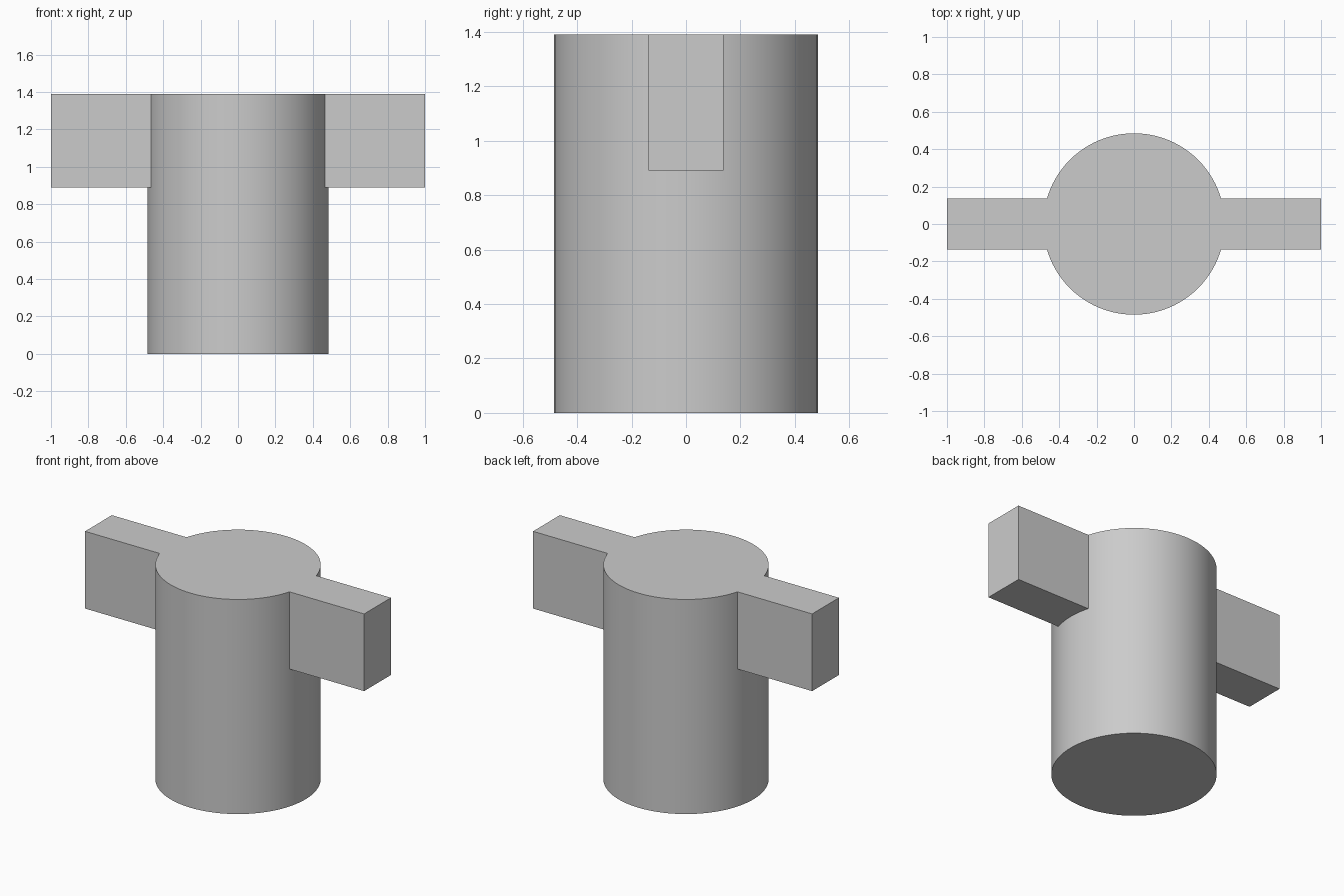
import bpy

RADIUS, HEIGHT = 0.485, 1.39
ARM_DEPTH, ARM_HEIGHT = 0.274, 0.5
ARM_INNER = 0.3

default = bpy.data.objects.get("Cube")
if default:
    bpy.data.objects.remove(default, do_unlink=True)

grey = bpy.data.materials.new("plain grey")
grey.use_nodes = True
colour = (0.6, 0.6, 0.6, 1)
grey.diffuse_color = colour
grey.node_tree.nodes["Principled BSDF"].inputs["Base Color"].default_value = colour

# Round post
bpy.ops.mesh.primitive_cylinder_add(vertices=96, radius=RADIUS, depth=HEIGHT,
                                    location=(0, 0, HEIGHT / 2))
post = bpy.context.object
post.name = "post_with_side_arms"
post.data.materials.append(grey)


def add_arm(side):
    """Join a square-ended arm to the post, flush with its top."""
    length = 1 - ARM_INNER
    bpy.ops.mesh.primitive_cube_add(
        size=1, location=(side * (ARM_INNER + length / 2), 0, HEIGHT - ARM_HEIGHT / 2))
    arm = bpy.context.object
    arm.scale = (length, ARM_DEPTH, ARM_HEIGHT)
    bpy.ops.object.transform_apply(location=False, rotation=False, scale=True)
    arm.data.materials.append(grey)
    union = post.modifiers.new("join arm", 'BOOLEAN')
    union.operation = 'UNION'
    union.solver = 'EXACT'
    union.object = arm
    bpy.context.view_layer.objects.active = post
    bpy.ops.object.modifier_apply(modifier=union.name)
    bpy.data.objects.remove(arm, do_unlink=True)


# Left and right arms
for side in (1, -1):
    add_arm(side)

# Smooth barrel with crisp edges
bpy.ops.object.select_all(action='DESELECT')
post.select_set(True)
bpy.context.view_layer.objects.active = post
bpy.ops.object.shade_smooth_by_angle()
